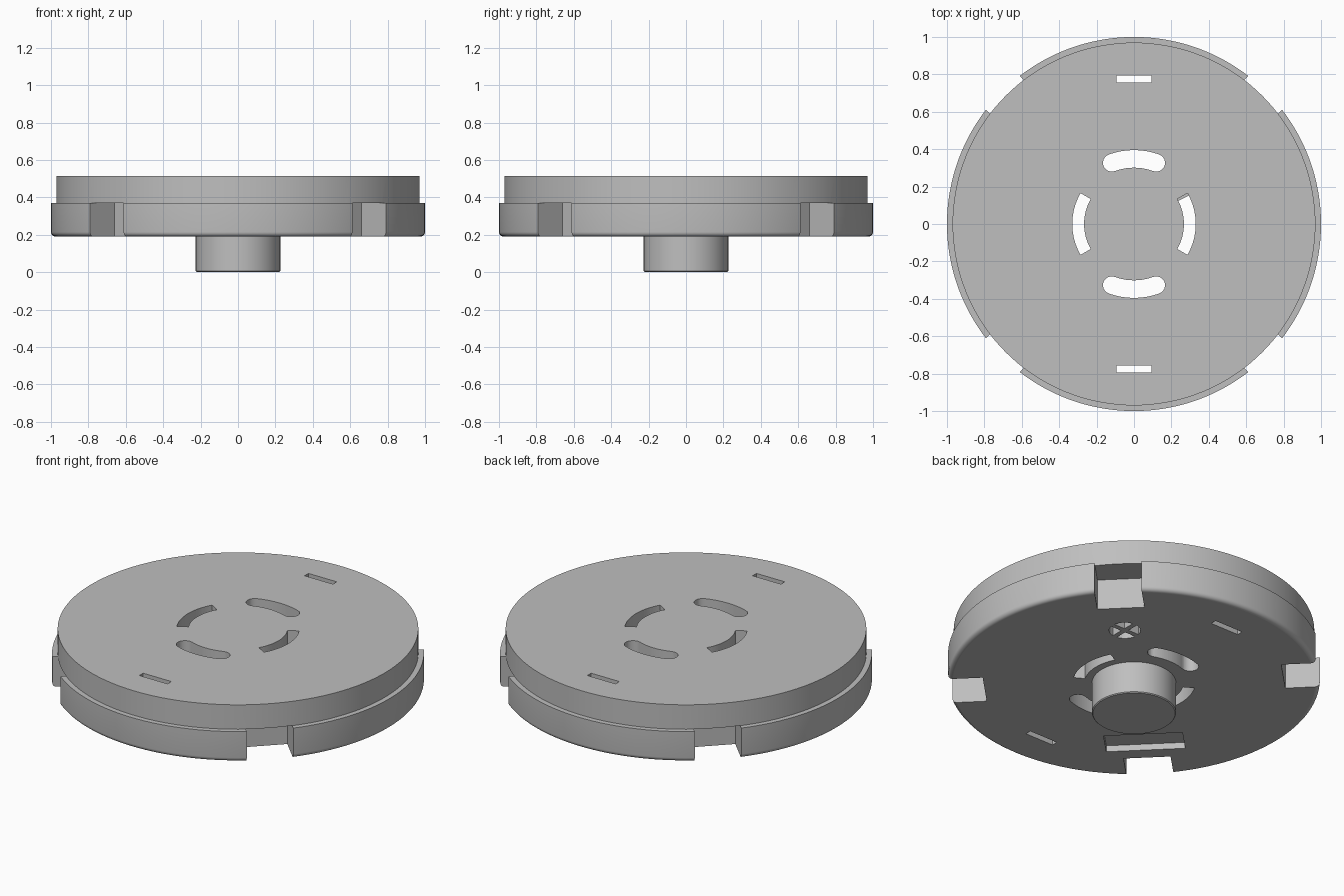
import bpy
import bmesh
from math import sin, cos, pi, radians, asin, sqrt
from mathutils import Matrix, Vector

cube = bpy.data.objects.get("Cube")
if cube:
    bpy.data.objects.remove(cube, do_unlink=True)

# Single grey material
grey = bpy.data.materials.new("plain grey")
grey.use_nodes = True
color = (0.52, 0.52, 0.52, 1)
grey.diffuse_color = color
grey.node_tree.nodes["Principled BSDF"].inputs["Base Color"].default_value = color

BOTTOM, STEP, TOP = 0.19, 0.37, 0.515


def make_object(name, bm):
    bmesh.ops.recalc_face_normals(bm, faces=bm.faces[:])
    mesh = bpy.data.meshes.new(name)
    bm.to_mesh(mesh)
    bm.free()
    mesh.materials.append(grey)
    obj = bpy.data.objects.new(name, mesh)
    bpy.context.collection.objects.link(obj)
    return obj


def lathe(name, profile, steps=144):
    bm = bmesh.new()
    verts = [bm.verts.new((r, 0, z)) for r, z in profile]
    edges = [bm.edges.new(pair) for pair in zip(verts, verts[1:])]
    bmesh.ops.spin(bm, geom=verts + edges, cent=(0, 0, 0), axis=(0, 0, 1),
                   angle=2 * pi, steps=steps)
    bmesh.ops.remove_doubles(bm, verts=bm.verts[:], dist=0.0005)
    return make_object(name, bm)


def smooth(obj):
    bpy.ops.object.select_all(action='DESELECT')
    obj.select_set(True)
    bpy.context.view_layer.objects.active = obj
    bpy.ops.object.shade_smooth_by_angle(angle=radians(30))
    # Level faces stay flat
    for face in obj.data.polygons:
        if abs(face.normal.z) > 0.999:
            face.use_smooth = False


def arc(radius, start, end, count=16, center=(0, 0)):
    angles = [radians(start + (end - start) * i / count) for i in range(count + 1)]
    return [(center[0] + radius * cos(a), center[1] + radius * sin(a)) for a in angles]


def rectangle(x0, x1, half_y):
    return [(x0, -half_y), (x1, -half_y), (x1, half_y), (x0, half_y)]


def add_prism(bm, outline, z0, z1, turn=0):
    spin = Matrix.Rotation(radians(turn), 3, 'Z')
    low = [bm.verts.new(spin @ Vector((x, y, z0))) for x, y in outline]
    high = [bm.verts.new(spin @ Vector((x, y, z1))) for x, y in outline]
    bm.faces.new(low)
    bm.faces.new(high)
    n = len(low)
    for i in range(n):
        j = (i + 1) % n
        bm.faces.new((low[i], low[j], high[j], high[i]))


# Stepped disc with a rounded lower edge
fillet = 0.025
lower_edge = arc(fillet, -90, 0, 6, (1 - fillet, BOTTOM + fillet))
disc = lathe("stepped_disc", [(0, BOTTOM)] + lower_edge +
             [(1, STEP), (0.97, STEP), (0.97, TOP), (0, TOP)])

# Openings, gathered in one cutter
bm = bmesh.new()
below, above = BOTTOM - 0.1, TOP + 0.1

# Four notches in the rim
for turn in (45, 135, 225, 315):
    add_prism(bm, rectangle(0.806, 1.1, 0.127), below, STEP + 0.001, turn)

# Curved slots with straight ends at the sides, rounded ends front and back
square_slot = arc(0.33, -30, 30) + arc(0.267, 30, -30)
mid, half, sweep = 0.348, 0.047, 20
end = (mid * cos(radians(sweep)), mid * sin(radians(sweep)))
round_slot = (arc(mid + half, -sweep, sweep)[:-1] +
              arc(half, sweep, sweep + 180, 12, end)[:-1] +
              arc(mid - half, sweep, -sweep)[:-1] +
              arc(half, 180 - sweep, 360 - sweep, 12, (end[0], -end[1]))[:-1])
for turn in (0, 180):
    add_prism(bm, square_slot, below, above, turn)
    add_prism(bm, round_slot, below, above, turn + 90)
    # Narrow straight slots
    add_prism(bm, rectangle(0.757, 0.793, 0.093), below, above, turn + 90)

# Shallow underside pocket
add_prism(bm, rectangle(0.555, 0.725, 0.213), below, BOTTOM + 0.037, 225)

# Round underside recess split by a cross of ribs
radius, rib = 0.085, 0.014
tilt = asin(rib / radius) * 180 / pi
wedge = [(rib, rib)] + arc(radius, tilt, 90 - tilt, 10)
for quarter in range(4):
    spin = Matrix.Rotation(quarter * pi / 2, 2)
    outline = [tuple(spin @ Vector(p) + Vector((0.4, 0.4))) for p in wedge]
    add_prism(bm, outline, below, BOTTOM + 0.06)

cutter = make_object("opening_cutter", bm)
cutter.hide_render = True
cut = disc.modifiers.new("openings", 'BOOLEAN')
cut.operation = 'DIFFERENCE'
cut.solver = 'EXACT'
cut.object = cutter
bpy.context.view_layer.objects.active = disc
bpy.ops.object.modifier_apply(modifier=cut.name)
bpy.data.objects.remove(cutter, do_unlink=True)
smooth(disc)

# Central shaft beneath the disc
shaft = lathe("center_shaft", [(0, 0), (0.221, 0), (0.226, 0.005),
                               (0.226, BOTTOM + 0.002), (0, BOTTOM + 0.002)], 72)
smooth(shaft)
